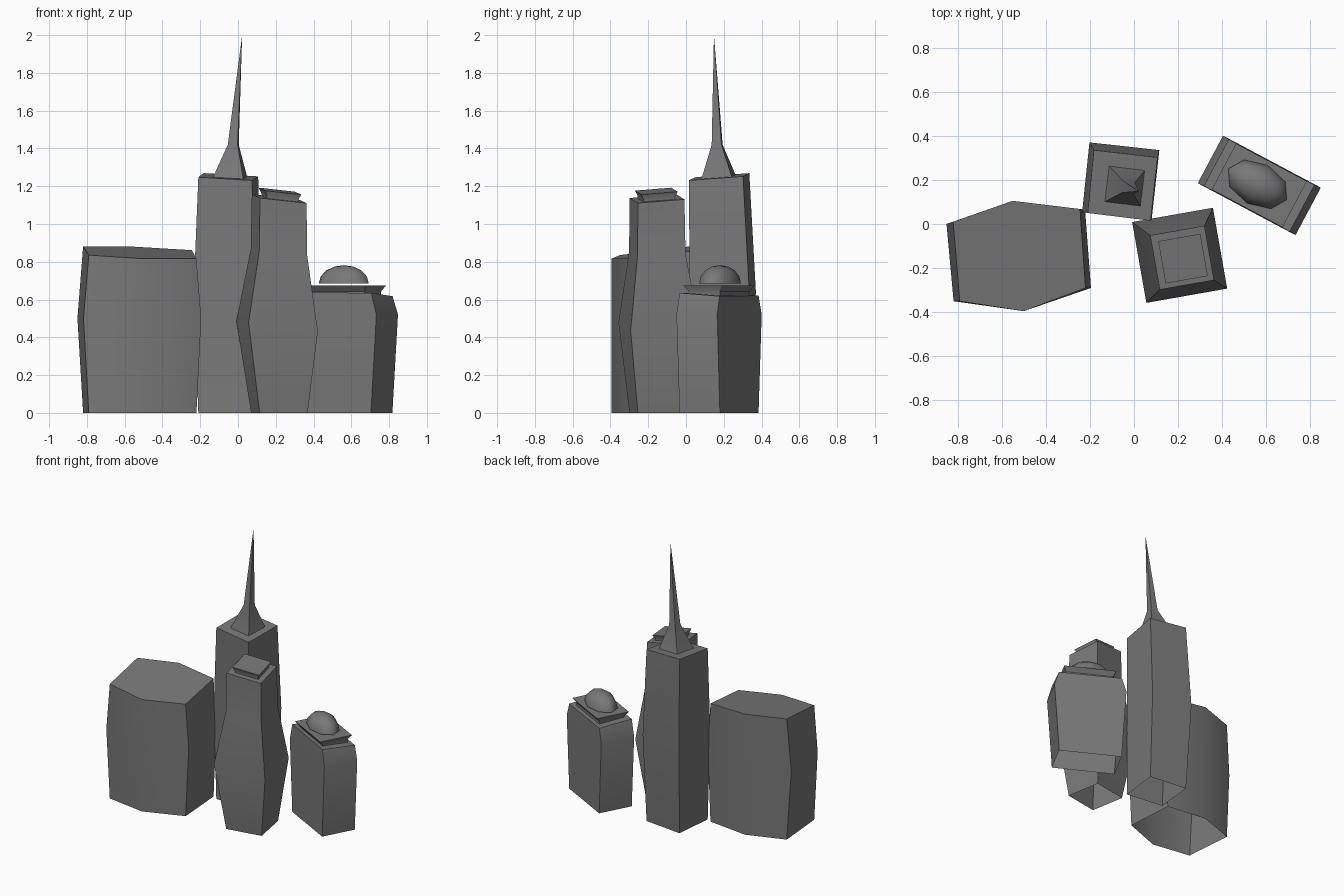
import bpy, bmesh
from math import radians, cos, sin

if "Cube" in bpy.data.objects:
    bpy.data.objects.remove(bpy.data.objects["Cube"])

dark = bpy.data.materials.new("dark_grey")
dark.diffuse_color = (0.19, 0.19, 0.19, 1)
dark.use_nodes = True
dark.node_tree.nodes["Principled BSDF"].inputs["Base Color"].default_value = dark.diffuse_color


def finish(name, bm, angle=30):
    bmesh.ops.recalc_face_normals(bm, faces=bm.faces)
    mesh = bpy.data.meshes.new(name)
    bm.to_mesh(mesh)
    bm.free()
    mesh.materials.append(dark)
    ob = bpy.data.objects.new(name, mesh)
    bpy.context.collection.objects.link(ob)
    bpy.ops.object.select_all(action='DESELECT')
    ob.select_set(True)
    bpy.context.view_layer.objects.active = ob
    bpy.ops.object.shade_smooth_by_angle(angle=radians(angle))
    return ob


def rect(cx, cy, a, b, angle, z, tilt=(0, 0)):
    """Rotated rectangle ring; tilt is the slope of z along x and y."""
    c, s = cos(radians(angle)), sin(radians(angle))
    ring = []
    for u, v in ((-a, -b), (a, -b), (a, b), (-a, b)):
        dx, dy = u * c - v * s, u * s + v * c
        ring.append((cx + dx, cy + dy, z + dx * tilt[0] + dy * tilt[1]))
    return ring


def loft(name, rings, cap=True):
    """Join rings with quads; the bottom stays open as in a hollow shell."""
    bm = bmesh.new()
    vs = [[bm.verts.new(p) for p in r] for r in rings]
    for lo, hi in zip(vs, vs[1:]):
        n = len(lo)
        for i in range(n):
            j = (i + 1) % n
            if len(hi) == 1:
                bm.faces.new((lo[i], lo[j], hi[0]))
            else:
                bm.faces.new((lo[i], lo[j], hi[j], hi[i]))
    if cap:
        bm.faces.new(vs[-1])
    return finish(name, bm)


def flat(pts, z):
    return [(x, y, z) for x, y in pts]


# Wide six-sided block with bulging ends and sloped roof
ends = [(-0.79, -0.35), (-0.50, -0.395), (-0.22, -0.29),
        (-0.245, 0.068), (-0.55, 0.105), (-0.82, 0.01)]
bulge = [(-0.818, -0.35), (-0.50, -0.395), (-0.195, -0.29),
         (-0.222, 0.065), (-0.55, 0.105), (-0.85, 0.0)]
roof = [(x, y, 0.835 + 0.122 * (y + 0.35) - 0.045 * (x + 0.79)) for x, y in ends]
loft("wide_block", [flat(ends, 0), flat(bulge, 0.50), roof])

# Tall square tower
base = [(-0.21, 0.05), (0.075, 0.015), (0.107, 0.302), (-0.182, 0.335)]
waist = [(-0.235, 0.055), (0.08, 0.02), (0.115, 0.335), (-0.202, 0.37)]
roof = [(x, y, 1.25 - 0.05 * (x + 0.053) + 0.08 * (y - 0.175)) for x, y in base]
loft("spire_tower", [flat(base, 0), flat(waist, 0.64), roof])

# Four-sided leaning spire
loft("spire", [
    rect(-0.042, 0.172, 0.081, 0.081, -7, 1.249, (-0.05, 0.08)),
    rect(-0.025, 0.165, 0.026, 0.026, -7, 1.42),
    [(0.022, 0.148, 2.0)],
], cap=False)

# Waisted front tower
tilt = (-0.12, 0.06)
loft("waisted_tower", [
    rect(0.219, -0.15, 0.129, 0.129, 10, 0),
    rect(0.207, -0.142, 0.186, 0.186, 10, 0.46, (-0.12, 0)),
    rect(0.217, -0.152, 0.129, 0.129, 10, 0.85, (-0.1, 0.03)),
    rect(0.218, -0.153, 0.125, 0.125, 10, 1.134, tilt),
])

# Flared roof cap on the waisted tower
loft("tower_cap", [
    rect(0.222, -0.157, 0.085, 0.085, 10, 1.133, tilt),
    rect(0.222, -0.157, 0.085, 0.085, 10, 1.146, tilt),
    rect(0.222, -0.157, 0.097, 0.097, 10, 1.174, tilt),
])

# Low slab building with bulging ends
low = (0.568, 0.175)
loft("low_building", [
    rect(*low, 0.218, 0.121, -28, 0),
    rect(*low, 0.251, 0.122, -28, 0.52),
    rect(*low, 0.22, 0.12, -28, 0.628, (-0.04, -0.06)),
])

# Flared cornice on its roof
loft("roof_cornice", [
    rect(*low, 0.165, 0.092, -28, 0.628, (-0.04, -0.06)),
    rect(*low, 0.165, 0.092, -28, 0.642),
    rect(*low, 0.182, 0.118, -28, 0.675),
])

# Low-poly oval dome
bm = bmesh.new()
bmesh.ops.create_uvsphere(bm, u_segments=8, v_segments=8, radius=1)
bmesh.ops.delete(bm, geom=[v for v in bm.verts if v.co.z < -0.1], context='VERTS')
dome = finish("dome", bm, angle=60)
dome.location = (0.56, 0.18, 0.685)
dome.rotation_euler = (0, 0, radians(-28))
dome.scale = (0.15, 0.098, 0.097)
